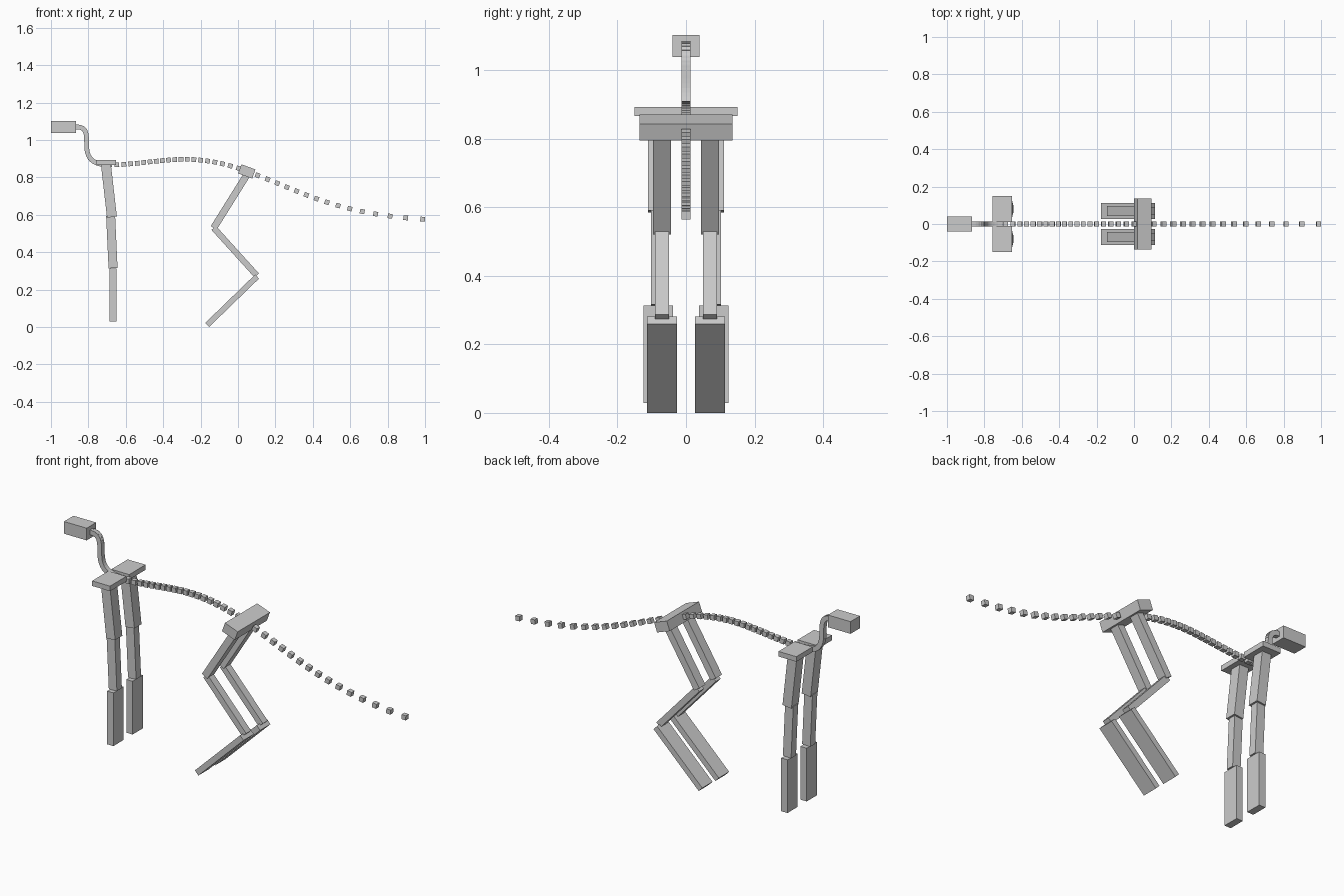
import bpy
import bmesh
from math import atan2
from mathutils import Matrix, Vector

cube = bpy.data.objects.get("Cube")
if cube:
    bpy.data.objects.remove(cube)

grey = bpy.data.materials.new("plain_grey")
grey.use_nodes = True
colour = (0.6, 0.6, 0.6, 1)
grey.diffuse_color = colour
grey.node_tree.nodes["Principled BSDF"].inputs["Base Color"].default_value = colour


def add_box(bm, centre, size, pitch=0.0):
    """Add a box turned about the y axis, pitch measured from +x towards +z."""
    matrix = (Matrix.Translation(centre) @ Matrix.Rotation(-pitch, 4, 'Y')
              @ Matrix.Diagonal((*size, 1)))
    bmesh.ops.create_cube(bm, size=1, matrix=matrix)


def finish(name, bm):
    mesh = bpy.data.meshes.new(name)
    bm.to_mesh(mesh)
    bm.free()
    mesh.materials.append(grey)
    bpy.context.collection.objects.link(bpy.data.objects.new(name, mesh))


def box(name, centre, size, pitch=0.0):
    bm = bmesh.new()
    add_box(bm, centre, size, pitch)
    finish(name, bm)


def limb(name, start, end, thick, y, width):
    """Box running between two points in the xz plane."""
    a, b = Vector(start), Vector(end)
    mid, d = (a + b) / 2, b - a
    box(name, (mid.x, y, mid.y), (d.length, width, thick), atan2(d.y, d.x))


def chain(name, points, steps, first, size=0.025):
    """Small cubes spaced along a cubic curve and turned to follow it."""
    p0, p1, p2, p3 = (Vector(p) for p in points)
    bm = bmesh.new()
    for i in range(first, steps + 1):
        t = i / steps
        s = 1 - t
        p = p0 * s**3 + p1 * 3 * s * s * t + p2 * 3 * s * t * t + p3 * t**3
        d = (p1 - p0) * s * s + (p2 - p1) * 2 * s * t + (p3 - p2) * t * t
        add_box(bm, (p.x, 0, p.y), (size, size, size), atan2(d.y, d.x))
    finish(name, bm)


# Head and hips
box("head", (-0.933, 0, 1.07), (0.134, 0.08, 0.065))
box("hips", (0.047, 0, 0.832), (0.08, 0.272, 0.052), -0.35)

# Neck, back and tail
shoulder, hip = (-0.687, 0.867), (0.05, 0.832)
chain("neck", [(-0.865, 1.07), (-0.74, 1.07), (-0.9, 0.867), shoulder], 20, 0)
chain("spine", [shoulder, (-0.42, 0.87), (-0.27, 0.951), hip], 20, 1)
chain("tail", [hip, (0.33, 0.73), (0.517, 0.605), (0.987, 0.577)], 15, 1)

# Shoulder plates and legs on both sides
for side, s in (("near", -1), ("far", 1)):
    box(f"{side}_shoulder_plate", (-0.704, s * 0.081, 0.879), (0.106, 0.138, 0.027))

    y = s * 0.081
    limb(f"{side}_front_upper_leg", (-0.706, 0.868), (-0.674, 0.588), 0.053, y, 0.06)
    limb(f"{side}_front_lower_leg", (-0.681, 0.595), (-0.668, 0.315), 0.048, y, 0.042)
    limb(f"{side}_front_foot", (-0.668, 0.313), (-0.668, 0.029), 0.037, y, 0.086)

    y = s * 0.07
    limb(f"{side}_thigh", (0.045, 0.81), (-0.13, 0.53), 0.037, y, 0.052)
    limb(f"{side}_shin", (-0.13, 0.53), (0.1, 0.276), 0.032, y, 0.041)
    limb(f"{side}_hind_foot", (0.102, 0.27), (-0.165, 0.011), 0.03, y, 0.087)
